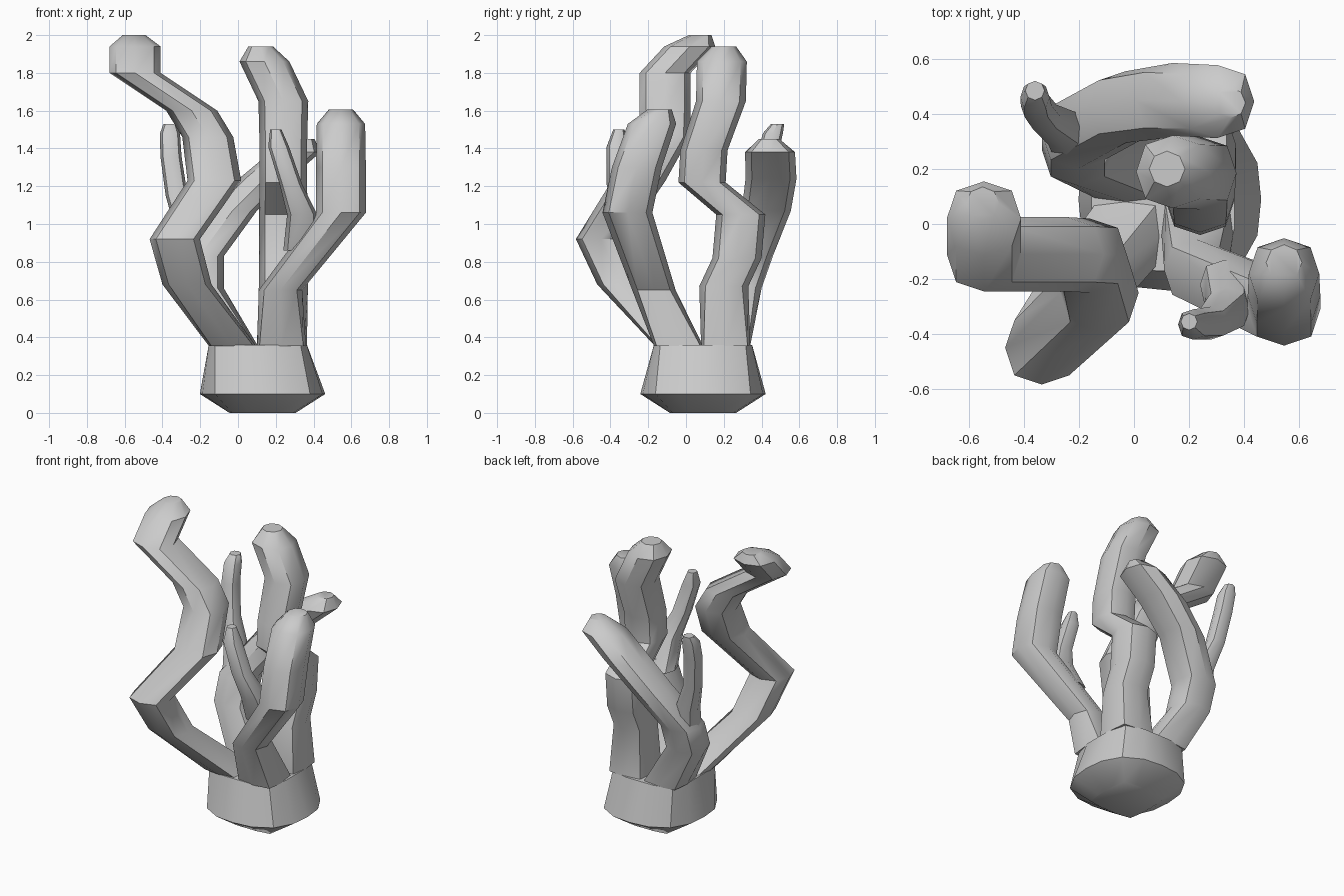
import bpy, bmesh, math


def ring(bm, x, y, z, w, sides, power):
    """Level rounded-square ring with corners on the axes."""
    verts = []
    for i in range(sides):
        c, s = math.cos(2 * math.pi * i / sides), math.sin(2 * math.pi * i / sides)
        r = w / (abs(c) ** power + abs(s) ** power) ** (1 / power)
        verts.append(bm.verts.new((x + r * c, y + r * s, z)))
    return verts


def finish(bm, rings, name):
    """Bridge the rings, close both ends and make the object."""
    for a, b in zip(rings, rings[1:]):
        n = len(a)
        for i in range(n):
            bm.faces.new((a[i], a[(i + 1) % n], b[(i + 1) % n], b[i]))
    bm.faces.new(rings[0][::-1])
    bm.faces.new(rings[-1])
    bmesh.ops.recalc_face_normals(bm, faces=bm.faces[:])
    me = bpy.data.meshes.new(name)
    bm.to_mesh(me)
    bm.free()
    ob = bpy.data.objects.new(name, me)
    bpy.context.collection.objects.link(ob)
    bpy.ops.object.select_all(action='DESELECT')
    ob.select_set(True)
    bpy.context.view_layer.objects.active = ob
    bpy.ops.object.shade_smooth_by_angle(angle=math.radians(40))
    return ob


def stalk(name, rows, tip, root_power=6):
    """Stack of level rings (x, y, z, half width) ending in a small bevelled tip."""
    bm = bmesh.new()
    rings = [ring(bm, *row, 8, root_power if k == 0 else 2.4)
             for k, row in enumerate(rows)]
    rings.append(ring(bm, *tip, 8, 2))
    return finish(bm, rings, name)


# flared base: squarer at the bottom and at the top
bm = bmesh.new()
finish(bm, [ring(bm, 0.13, 0.09, 0, 0.175, 16, 8),
            ring(bm, 0.13, 0.09, 0.1, 0.332, 16, 2.5),
            ring(bm, 0.105, 0.09, 0.36, 0.26, 16, 5)], "base")

# tall winding branch, front left
stalk("left_branch", [(-0.03, -0.04, 0.355, 0.125), (-0.27, -0.34, 0.68, 0.13),
                      (-0.335, -0.45, 0.92, 0.133), (-0.125, -0.25, 1.23, 0.142),
                      (-0.16, -0.115, 1.46, 0.135), (-0.245, -0.11, 1.60, 0.135),
                      (-0.545, -0.11, 1.80, 0.135), (-0.545, 0.02, 1.94, 0.135)],
      (-0.55, 0.075, 2.0, 0.06))

# front right branch with its twig
stalk("right_branch", [(0.23, -0.04, 0.355, 0.13), (0.225, -0.17, 0.65, 0.115),
                       (0.545, -0.31, 1.06, 0.132), (0.545, -0.26, 1.30, 0.132),
                       (0.545, -0.18, 1.53, 0.128)],
      (0.545, -0.14, 1.605, 0.065))
stalk("right_twig", [(0.33, -0.22, 0.86, 0.09), (0.34, -0.31, 1.05, 0.08),
                     (0.28, -0.36, 1.21, 0.06), (0.215, -0.365, 1.41, 0.055)],
      (0.20, -0.355, 1.50, 0.03), 2.4)

# upright centre branch
stalk("centre_branch", [(0.235, 0.21, 0.355, 0.13), (0.24, 0.2, 0.67, 0.13),
                        (0.24, 0.27, 0.82, 0.13), (0.24, 0.29, 1.05, 0.13),
                        (0.24, 0.085, 1.22, 0.125), (0.24, 0.095, 1.39, 0.125),
                        (0.24, 0.185, 1.65, 0.132), (0.14, 0.19, 1.86, 0.132)],
      (0.12, 0.20, 1.94, 0.065))

# arching back branch with its twig
stalk("back_branch", [(-0.025, 0.21, 0.355, 0.13), (-0.205, 0.27, 0.66, 0.13),
                      (-0.205, 0.33, 0.83, 0.13), (-0.03, 0.425, 1.07, 0.13),
                      (0.14, 0.45, 1.24, 0.135), (0.305, 0.445, 1.38, 0.132)],
      (0.35, 0.44, 1.45, 0.055))
stalk("back_twig", [(-0.22, 0.30, 0.72, 0.09), (-0.255, 0.345, 0.96, 0.075),
                    (-0.325, 0.39, 1.15, 0.058), (-0.355, 0.43, 1.36, 0.056),
                    (-0.36, 0.46, 1.48, 0.053)],
      (-0.36, 0.485, 1.53, 0.035), 2.4)
